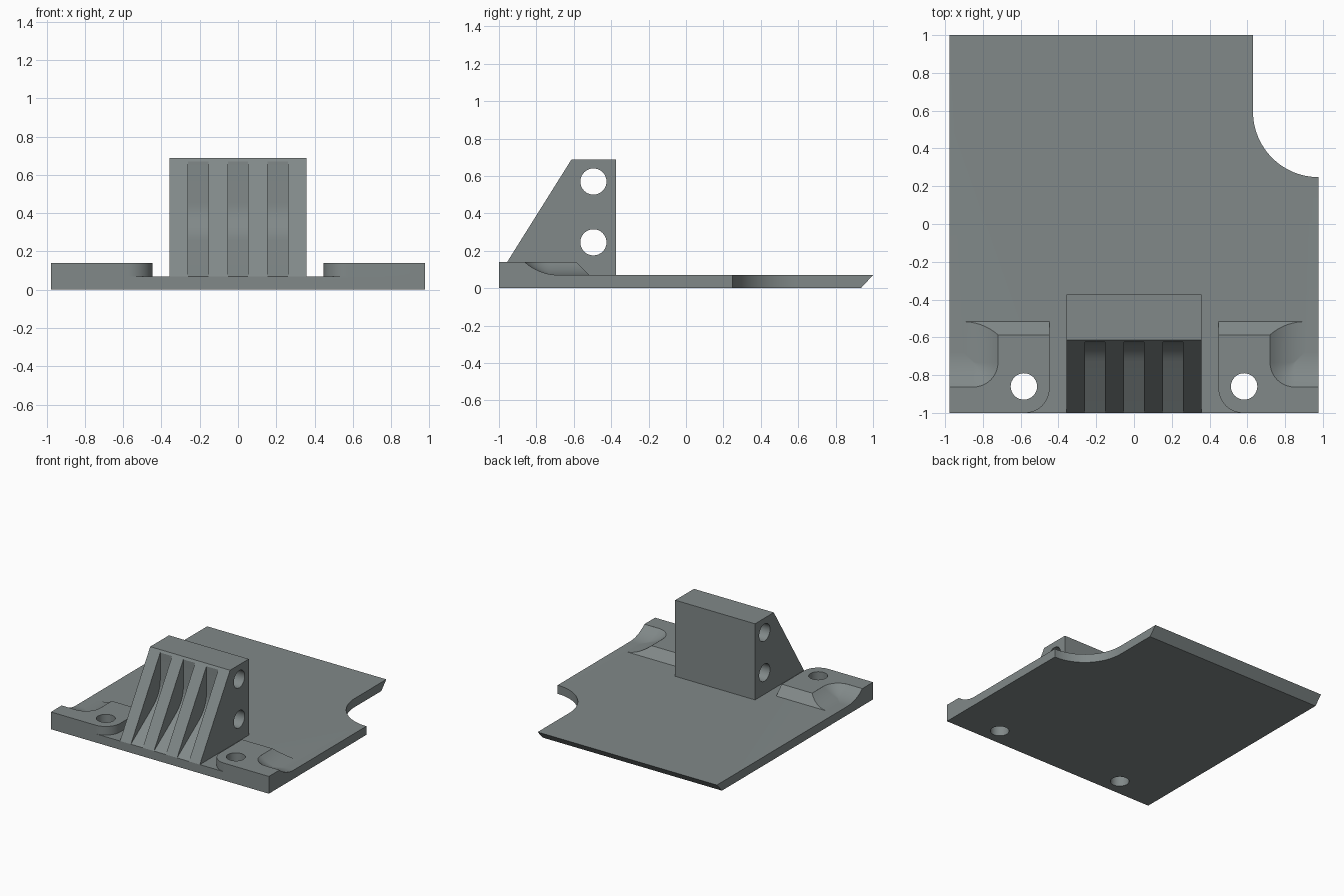
import bpy, bmesh, math

if "Cube" in bpy.data.objects:
    bpy.data.objects.remove(bpy.data.objects["Cube"])

grey = bpy.data.materials.new("slate_grey")
grey.diffuse_color = (0.22, 0.25, 0.25, 1)
grey.use_nodes = True
grey.node_tree.nodes["Principled BSDF"].inputs["Base Color"].default_value = grey.diffuse_color


def loft(name, loops):
    """Closed solid through equal-length point loops, capped at both ends."""
    bm = bmesh.new()
    rings = [[bm.verts.new(p) for p in loop] for loop in loops]
    n = len(rings[0])
    bm.faces.new(rings[0])
    bm.faces.new(rings[-1])
    for a, b in zip(rings, rings[1:]):
        for i in range(n):
            j = (i + 1) % n
            bm.faces.new((a[i], a[j], b[j], b[i]))
    bmesh.ops.recalc_face_normals(bm, faces=bm.faces)
    me = bpy.data.meshes.new(name)
    bm.to_mesh(me)
    bm.free()
    me.materials.append(grey)
    ob = bpy.data.objects.new(name, me)
    bpy.context.collection.objects.link(ob)
    return ob


def along_x(name, profile, x0, x1):
    return loft(name, [[(x, y, z) for y, z in profile] for x in (x0, x1)])


def arc(cx, cy, r, a0, a1, n):
    return [(cx + r * math.cos(math.radians(a0 + (a1 - a0) * i / n)),
             cy + r * math.sin(math.radians(a0 + (a1 - a0) * i / n)))
            for i in range(n + 1)]


def combine(ob, tool, op):
    m = ob.modifiers.new(op.lower(), 'BOOLEAN')
    m.operation, m.solver, m.object = op, 'EXACT', tool
    bpy.context.view_layer.objects.active = ob
    bpy.ops.object.modifier_apply(modifier=m.name)
    bpy.data.objects.remove(tool)


W, T, PAD = 0.977, 0.07, 0.14     # half width, plate top, pad top

# Plate: bevelled back edge and rounded corner notch
def plate_loop(back, z):
    pts = [(-W, -1), (W, -1)] + arc(W, 0.595, 0.347, 270, 180, 24)
    return [(x, y, z) for x, y in pts + [(W - 0.347, back), (-W, back)]]

plate = loft("mounting_plate", [plate_loop(0.935, 0), plate_loop(1, T)])

# Bracket: wedge profile
bracket = along_x("bracket", [(-1, 0.03), (-1, T), (-0.613, 0.687),
                              (-0.373, 0.687), (-0.373, 0.03)], -0.358, 0.358)

# Slots between ribs, with a curved floor
p0, p1, p2 = (-0.624, 0.45), (-0.624, 0.333), (-0.73, 0.259)
floor = [tuple((1 - t) ** 2 * a + 2 * t * (1 - t) * b + t * t * c
               for a, b, c in zip(p0, p1, p2)) for t in [i / 10 for i in range(11)]]
slot = [(-0.624, 0.669)] + floor + [(-1, T), (-1.2, T), (-1.2, 0.669)]
for cx in (-0.207, 0, 0.207):
    combine(bracket, along_x("slot_cutter", slot, cx - 0.053, cx + 0.053), 'DIFFERENCE')

# Cross holes through the bracket
for z in (0.245, 0.57):
    hole = along_x("cross_hole_cutter", arc(-0.495, z, 0.07, 0, 348.75, 31), -0.6, 0.6)
    combine(bracket, hole, 'DIFFERENCE')


# Pads: rounded front corner, sloped back, scooped outer corner
def pad_loop(s, back, z):
    pts = [(W, back), (W, -1)] + arc(0.577, -0.87, 0.13, 270, 180, 14) + [(0.447, back)]
    return [(s * x, y, z) for x, y in pts]


def scoop_loop(s, d, z):
    r = max(0.13 - d, 0.004)
    x, y = 0.72 + d, -0.863 + d
    pts = [(1.2, -0.3), (1.2, y)] + arc(x + r, y + r, r, 270, 180, 10) + [(x, -0.3)]
    return [(s * px, py, z) for px, py in pts]


R, EXT = 0.28, 0.185
for s in (-1, 1):
    pad = loft("pad", [pad_loop(s, -0.517, 0.03), pad_loop(s, -0.517, T),
                       pad_loop(s, -0.587, PAD)])
    loops = [scoop_loop(s, 0, 0.25)]
    for i in range(11):
        d = EXT * i / 10
        loops.append(scoop_loop(s, d, T + R - math.sqrt(R * R - (EXT - d) ** 2)))
    loops.append(scoop_loop(s, EXT, 0.05))
    combine(pad, loft("scoop_cutter", loops), 'DIFFERENCE')
    combine(plate, pad, 'UNION')

# Screw holes through pads and plate
for s in (-1, 1):
    ring = arc(s * 0.583, -0.86, 0.07, 0, 348.75, 31)
    hole = loft("screw_hole_cutter", [[(x, y, z) for x, y in ring] for z in (-0.1, 0.3)])
    combine(plate, hole, 'DIFFERENCE')

combine(plate, bracket, 'UNION')

bpy.ops.object.select_all(action='DESELECT')
plate.select_set(True)
bpy.context.view_layer.objects.active = plate
bpy.ops.object.shade_smooth_by_angle(angle=math.radians(25))
